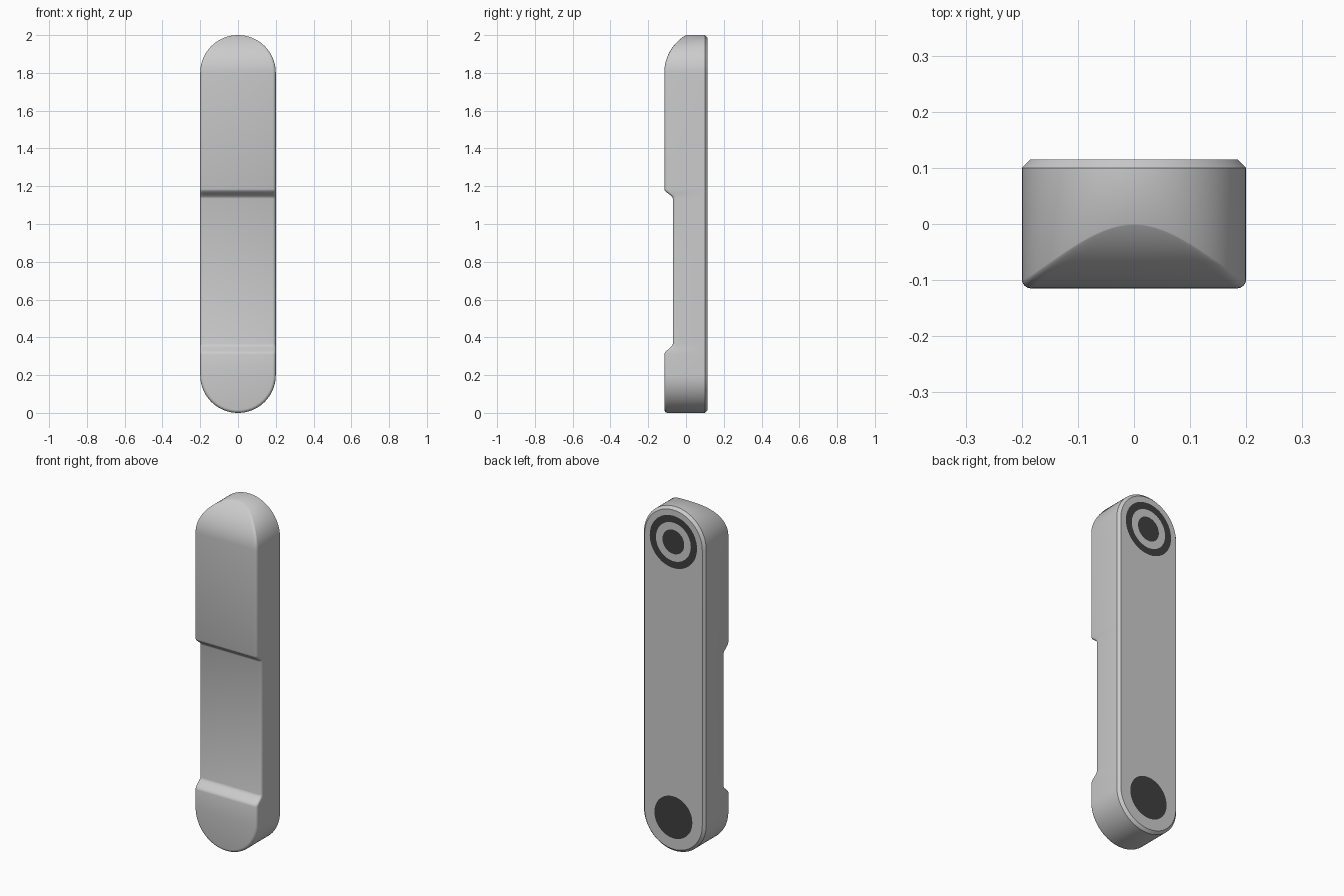
import bpy, bmesh, math

if "Cube" in bpy.data.objects:
    bpy.data.objects.remove(bpy.data.objects["Cube"])

R, LOW, HIGH = 0.2, 0.2, 1.8          # end radius and centres of the round ends
FRONT, RECESS, BACK = -0.115, -0.07, 0.115
EDGE, CHAMFER, ARC, STEP = 0.017, 0.015, 24, 8
CURVE = 0.2314                        # radius of the sloping top


def material(name, value):
    m = bpy.data.materials.new(name)
    m.diffuse_color = (value, value, value, 1)
    m.use_nodes = True
    m.node_tree.nodes["Principled BSDF"].inputs["Base Color"].default_value = m.diffuse_color
    return m


grey = material("light grey", 0.6)
dark = material("dark grey", 0.05)


def add_object(name, bm, mat):
    me = bpy.data.meshes.new(name)
    bm.to_mesh(me)
    bm.free()
    me.materials.append(mat)
    ob = bpy.data.objects.new(name, me)
    bpy.context.collection.objects.link(ob)
    return ob


def smooth(a, b, z):
    t = min(1, max(0, (z - a) / (b - a)))
    return t * t * (3 - 2 * t)


# Depth of the front surface at a given height
def front_y(z):
    if z > HIGH:
        return FRONT + CURVE - math.sqrt(CURVE ** 2 - (z - HIGH) ** 2)
    grip = smooth(0.31, 0.365, z) * (1 - smooth(1.135, 1.185, z))
    return FRONT + (RECESS - FRONT) * grip


mids = [0.31 + 0.055 * i / STEP for i in range(STEP + 1)]
mids += [1.135 + 0.05 * i / STEP for i in range(STEP + 1)]


# Capsule outline moved inwards by d, as a closed loop of (x, z)
def outline(d):
    r = R - d
    quarter = [math.pi / 2 * i / ARC for i in range(ARC + 1)]
    right = [(r * math.sin(a), LOW - r * math.cos(a)) for a in quarter]
    right += [(r, z) for z in mids]
    right += [(r * math.cos(a), HIGH + r * math.sin(a)) for a in quarter]
    right[0] = (0, right[0][1])
    right[-1] = (0, right[-1][1])
    return right + [(-x, z) for x, z in right[-2:0:-1]]


# Body: stacked outlines from front to back
bm = bmesh.new()
rings = []
for j in range(4, -1, -1):
    t = math.pi / 2 * j / 4
    ring = []
    for x, z in outline(EDGE * (1 - math.cos(t))):
        fade = 1 - max(0, (z - HIGH) / R)
        ring.append(bm.verts.new((x, front_y(z) + EDGE * (1 - math.sin(t)) * fade, z)))
    rings.append(ring)
for d, y in ((0, BACK - CHAMFER), (CHAMFER, BACK)):
    rings.append([bm.verts.new((x, y, z)) for x, z in outline(d)])

n = len(rings[0])
for a, b in zip(rings, rings[1:]):
    for i in range(n):
        k = (i + 1) % n
        bm.faces.new((a[i], a[k], b[k], b[i]))
# front surface in level strips, back as one flat face
first = rings[0]
for k in range(n // 2):
    loop = [first[k], first[k + 1], first[(n - k - 1) % n], first[(n - k) % n]]
    bm.faces.new(list(dict.fromkeys(loop)))
bm.faces.new(rings[-1])
bmesh.ops.recalc_face_normals(bm, faces=bm.faces)
body = add_object("body", bm, grey)
bpy.context.view_layer.objects.active = body
body.select_set(True)
bpy.ops.object.shade_smooth_by_angle(angle=math.radians(40))
body.select_set(False)


# Flat round markings on the back
def marking(name, z, outer, inner=0.0, sides=48):
    bm = bmesh.new()

    def circle(r):
        return [bm.verts.new((r * math.cos(2 * math.pi * i / sides), BACK + 0.001,
                              z + r * math.sin(2 * math.pi * i / sides))) for i in range(sides)]
    o = circle(outer)
    if inner:
        c = circle(inner)
        for i in range(sides):
            k = (i + 1) % sides
            bm.faces.new((o[i], o[k], c[k], c[i]))
    else:
        bm.faces.new(o)
    bm.normal_update()
    bmesh.ops.reverse_faces(bm, faces=[f for f in bm.faces if f.normal.y < 0])
    add_object(name, bm, dark)


marking("upper_ring", HIGH, 0.152, 0.112)
marking("upper_dot", HIGH, 0.07)
marking("lower_pad", LOW, 0.122)
